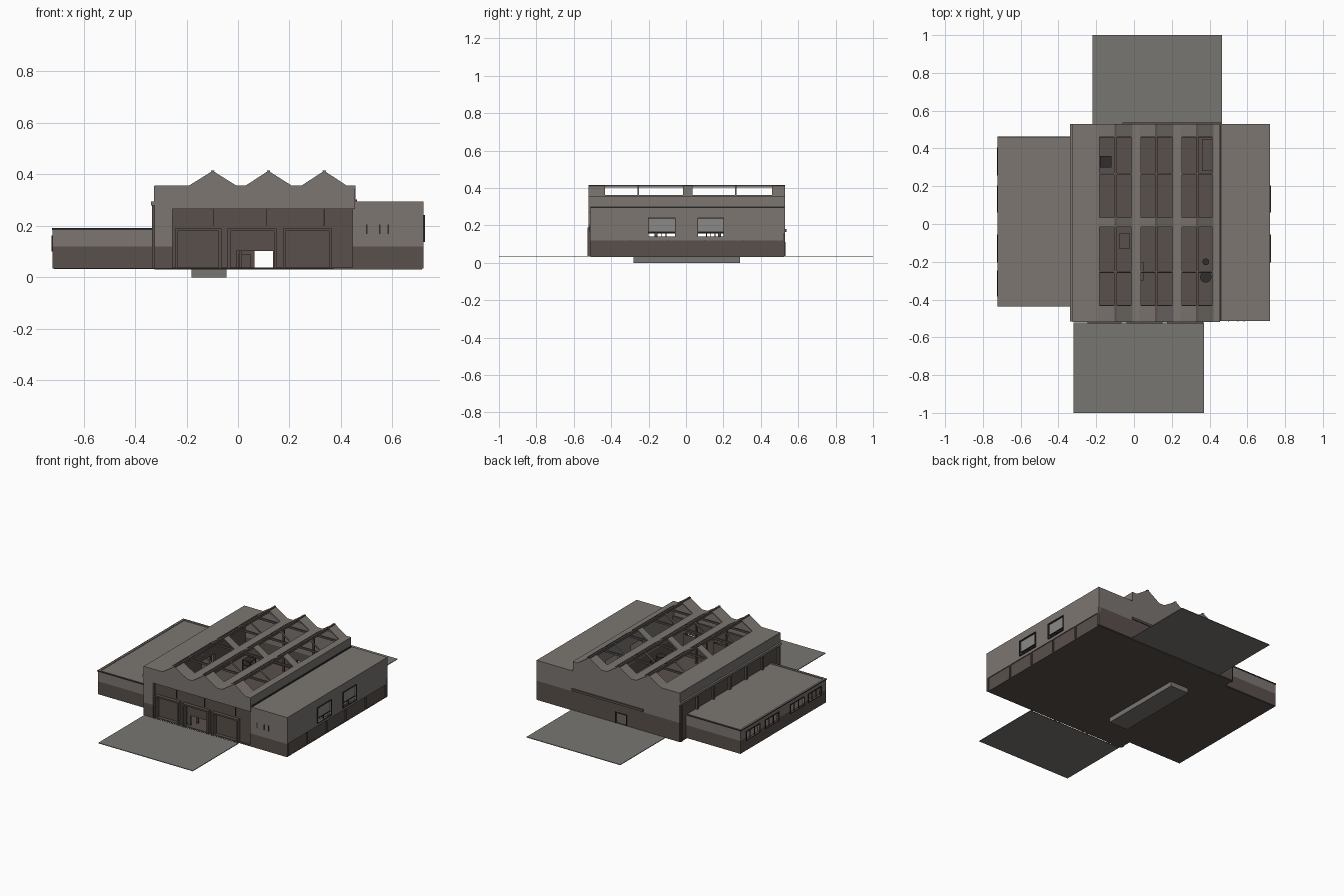
import bpy, bmesh, math
from mathutils import Matrix, Vector

if "Cube" in bpy.data.objects:
    bpy.data.objects.remove(bpy.data.objects["Cube"])


def material(name, rgb):
    m = bpy.data.materials.new(name)
    m.diffuse_color = (*rgb, 1)
    m.use_nodes = True
    m.node_tree.nodes["Principled BSDF"].inputs["Base Color"].default_value = m.diffuse_color
    return m


BEIGE = material("warm grey cladding", (0.20, 0.18, 0.165))
BROWN = material("brown brick", (0.10, 0.08, 0.072))
PAVING = material("grey paving", (0.19, 0.18, 0.165))
DARK = material("dark metal", (0.03, 0.027, 0.026))
PALE = material("pale blind", (0.26, 0.25, 0.24))


def finish(name, bm, *mats):
    bmesh.ops.recalc_face_normals(bm, faces=bm.faces)
    me = bpy.data.meshes.new(name)
    bm.to_mesh(me)
    bm.free()
    for m in mats:
        me.materials.append(m)
    ob = bpy.data.objects.new(name, me)
    bpy.context.collection.objects.link(ob)
    return ob


def add_box(bm, x0, x1, y0, y1, z0, z1):
    mat = Matrix.Translation(((x0 + x1) / 2, (y0 + y1) / 2, (z0 + z1) / 2))
    bmesh.ops.create_cube(bm, size=1, matrix=mat @ Matrix.Diagonal((x1 - x0, y1 - y0, z1 - z0, 1)))


def boxes(name, mat, *dims):
    bm = bmesh.new()
    for d in dims:
        add_box(bm, *d)
    return finish(name, bm, mat)


def add_prism(bm, profile, y0, y1):
    """Extrude an xz profile along y."""
    f = bm.faces.new([bm.verts.new((x, y0, z)) for x, z in profile])
    r = bmesh.ops.extrude_face_region(bm, geom=[f])
    vs = [g for g in r["geom"] if isinstance(g, bmesh.types.BMVert)]
    bmesh.ops.translate(bm, vec=Vector((0, y1 - y0, 0)), verts=vs)


def wall(name, axis, pos, u0, u1, z0, z1, holes=(), split=0.0, th=0.012):
    """Upright panel with rectangular openings, brown below the split height."""
    us = sorted({u0, u1} | {u for h in holes for u in h[:2]})
    zs = sorted({z0, z1} | {z for h in holes for z in h[2:]} | ({split} if z0 < split < z1 else set()))
    bm = bmesh.new()
    grid = {}

    def vert(u, z):
        if (u, z) not in grid:
            grid[u, z] = bm.verts.new((pos, u, z) if axis == "x" else (u, pos, z))
        return grid[u, z]

    for a, b in zip(us, us[1:]):
        for c, d in zip(zs, zs[1:]):
            um, zm = (a + b) / 2, (c + d) / 2
            if any(h[0] < um < h[1] and h[2] < zm < h[3] for h in holes):
                continue
            f = bm.faces.new([vert(a, c), vert(b, c), vert(b, d), vert(a, d)])
            f.material_index = 1 if zm < split else 0
    ob = finish(name, bm, BEIGE, BROWN)
    sol = ob.modifiers.new("thickness", "SOLIDIFY")
    sol.thickness, sol.offset = th, 0
    return ob


def frame(name, mat, axis, p0, p1, u0, u1, z0, z1, w=0.008, sill=True):
    """Rectangular surround standing around an opening."""
    parts = [(u0 - w, u0, z0, z1 + w), (u1, u1 + w, z0, z1 + w), (u0, u1, z1, z1 + w)]
    if sill:
        parts.append((u0 - w, u1 + w, z0 - w, z0))
    dims = [(p0, p1, a, b, c, d) if axis == "x" else (a, b, p0, p1, c, d) for a, b, c, d in parts]
    return boxes(name, mat, *dims)


G = 0.035  # ground level

# Ground: yards, floors and the inspection pit below
boxes("front_yard", PAVING, (-0.32, 0.37, -1.0, -0.522, 0.033, 0.037))
boxes("back_yard", PAVING, (-0.22, 0.465, 0.53, 1.0, 0.033, 0.037))
boxes("hall_floor", BROWN, (-0.325, 0.715, -0.51, 0.525, 0.031, 0.039))
boxes("left_annex_floor", BROWN, (-0.715, -0.325, -0.428, 0.455, 0.033, 0.039))
boxes("inspection_pit", PAVING, (-0.18, -0.045, -0.28, 0.29, 0.0, 0.032))

# Main hall front: fascia and pier around a recessed brown wall with three doors
wall("front_fascia", "y", -0.514, -0.325, 0.455, G, 0.355, [(-0.255, 0.455, G, 0.265)], 0.12)
doors = [(-0.235, -0.075), (-0.03, 0.14), (0.185, 0.355)]
wall("front_recessed_wall", "y", -0.497, -0.255, 0.455, G, 0.27,
     [(a, b, G, 0.18) for a, b in doors], 0.3)
for i, (a, b) in enumerate(doors):
    holes = [(-0.005, 0.135, G, 0.103)] if i == 1 else []
    wall(f"front_door_{i}", "y", -0.483, a, b, G, 0.18, holes, 0.3, 0.006)
    frame(f"front_door_frame_{i}", BROWN, "y", -0.526, -0.49, a, b, G, 0.18, 0.01, False)
boxes("front_wall_joints", DARK, *[(x - 0.002, x + 0.002, -0.507, -0.502, 0.2, 0.265) for x in (-0.095, 0.11, 0.335)])

# Main hall back, sides
wall("hall_back_wall", "y", 0.524, -0.325, 0.455, G, 0.355, [(0.065, 0.14, G, 0.105)], 0.16)
boxes("back_canopy", BROWN, (-0.06, 0.46, 0.528, 0.538, 0.165, 0.18))
frame("back_door_frame", DARK, "y", 0.526, 0.533, 0.065, 0.14, G, 0.105, 0.005, False)
win = [(-0.2, -0.06), (0.065, 0.2)]
wall("hall_left_wall", "x", -0.315, -0.51, 0.525, G, 0.29, [(a, b, 0.1, 0.17) for a, b in win], 0.275)
wall("hall_left_upper_wall", "x", -0.32, -0.515, 0.53, 0.285, 0.355)
wall("hall_right_wall", "x", 0.45, -0.51, 0.525, G, 0.355, [(a, b, 0.13, 0.24) for a, b in win], 0.12)
boxes("left_ledge", BEIGE, (-0.338, -0.314, -0.515, 0.53, 0.28, 0.295))
boxes("left_wall_columns", BROWN,
      *[(-0.334, -0.32, y - 0.008, y + 0.008, G, 0.28) for y in (-0.5, -0.33, -0.16, 0.01, 0.18, 0.35, 0.515)])
boxes("right_flashing", DARK, (0.455, 0.462, -0.51, 0.525, 0.295, 0.302))

# Main hall roof: flat gutters and three open-paned ridge skylights
Y0, Y1 = -0.52, 0.53
ridges = [(-0.19, -0.098, -0.007), (0.03, 0.118, 0.208), (0.247, 0.335, 0.422)]
edges = [-0.325] + [x for r in ridges for x in (r[0], r[2])] + [0.456]
boxes("roof_gutters", BEIGE, *[(edges[i], edges[i + 1], Y0, Y1, 0.345, 0.357) for i in range(0, 8, 2)])
boxes("roof_end_strips", BEIGE, (-0.325, 0.456, Y0, -0.508, 0.345, 0.357), (-0.325, 0.456, 0.518, Y1, 0.345, 0.357))
bars = [(Y0, -0.432), (-0.258, -0.25), (-0.016, 0.034), (0.262, 0.27), (0.46, Y1)]
ZE, ZR, T = 0.357, 0.414, 0.008
for i, (xl, xm, xr) in enumerate(ridges):
    bm = bmesh.new()
    for xe in (xl, xr):
        def slope(t0, t1, y0, y1):
            p = [(xe + (xm - xe) * t, ZE + (ZR - ZE) * t) for t in (t0, t1)]
            add_prism(bm, p + [(p[1][0], p[1][1] - T), (p[0][0], p[0][1] - T)], y0, y1)
        slope(0, 0.09, Y0, Y1)
        slope(0.92, 1, Y0, Y1)
        for y0, y1 in bars:
            slope(0.09, 0.92, y0, y1)
    finish(f"skylight_frame_{i}", bm, BEIGE)
    bm = bmesh.new()
    for y0 in (Y0, Y1 - 0.01):
        add_prism(bm, [(xl, 0.35), (xr, 0.35), (xm, ZR - 0.002)], y0, y0 + 0.01)
    finish(f"skylight_gable_{i}", bm, BEIGE)
    boxes(f"skylight_ridge_cap_{i}", BROWN, (xm - 0.006, xm + 0.006, Y0, Y1, 0.411, 0.416))

# Roof trusses: bottom ties across the hall
boxes("roof_ties", BROWN, *[(-0.315, 0.445, y - 0.005, y + 0.005, 0.335, 0.347) for y in (-0.435, -0.254, 0.01, 0.266, 0.463)])
boxes("hall_columns", BROWN, *[(x - 0.006, x + 0.006, y - 0.006, y + 0.006, G, 0.345)
                               for x in (0.01, 0.228) for y in (-0.435, 0.463)])

# Right annex: cladding over an inset brown plinth
wall("right_annex_side", "x", 0.714, -0.514, 0.53, 0.12, 0.295, [(a, b, 0.142, 0.238) for a, b in win])
wall("right_annex_plinth", "x", 0.708, -0.508, 0.524, G, 0.122, split=0.3)
wall("right_annex_front", "y", -0.508, 0.455, 0.72, G, 0.295, split=0.12)
wall("right_annex_back", "y", 0.524, 0.455, 0.72, G, 0.295, split=0.16)
boxes("right_annex_roof", BEIGE, (0.45, 0.72, -0.514, 0.53, 0.284, 0.295))
boxes("front_vent_slots", DARK, *[(x - 0.003, x + 0.003, -0.517, -0.512, 0.168, 0.205) for x in (0.5, 0.55, 0.583)])
boxes("right_downpipes", BROWN, *[(0.712, 0.72, y - 0.004, y + 0.004, G, 0.122) for y in (-0.505, -0.3, -0.1, 0.1, 0.31, 0.52)])
for i, (a, b) in enumerate(win):
    frame(f"right_window_frame_{i}", DARK, "x", 0.706, 0.726, a, b, 0.142, 0.238, 0.004)
    boxes(f"right_window_blind_{i}", PALE, (0.711, 0.715, a, b, 0.168, 0.238))
    boxes(f"right_window_bars_{i}", DARK, (0.709, 0.718, a, b, 0.163, 0.168),
          (0.709, 0.718, (a + b) / 2 - 0.002, (a + b) / 2 + 0.002, 0.142, 0.168))

# Left annex: low flat-roofed wing with a window band
LW = [(-0.38, -0.25), (-0.2, -0.06), (0.065, 0.2), (0.26, 0.4)]
wall("left_annex_side", "x", -0.714, -0.434, 0.46, G, 0.19, [(a, b, 0.105, 0.158) for a, b in LW], 0.12)
for i, (a, b) in enumerate(LW):
    frame(f"left_window_frame_{i}", DARK, "x", -0.724, -0.706, a, b, 0.105, 0.158, 0.004)
    boxes(f"left_window_bars_{i}", DARK, *[(-0.717, -0.711, a + (b - a) * t - 0.002, a + (b - a) * t + 0.002, 0.105, 0.158)
                                           for t in (1 / 3, 2 / 3)])
wall("left_annex_front", "y", -0.428, -0.72, -0.32, G, 0.19, split=0.12)
wall("left_annex_back", "y", 0.454, -0.72, -0.32, G, 0.19, split=0.12)
boxes("left_annex_roof", BEIGE, (-0.715, -0.32, -0.43, 0.456, 0.176, 0.186))
boxes("left_roof_trim", DARK, (-0.722, -0.33, -0.436, -0.433, 0.184, 0.191), (-0.722, -0.33, 0.459, 0.462, 0.184, 0.191),
      (-0.723, -0.72, -0.436, 0.462, 0.184, 0.191))

# Workshop contents seen through the skylights and the open door
boxes("storage_racks", DARK, *[(-0.18, -0.12, 0.3, 0.36, z, z + 0.006) for z in (0.06, 0.09, 0.12)],
      *[(x, x + 0.005, y, y + 0.005, G, 0.126) for x in (-0.18, -0.125) for y in (0.3, 0.355)])
boxes("workbenches", BROWN, (-0.08, -0.02, -0.13, -0.05, 0.07, 0.08), (0.0, 0.05, -0.3, -0.2, G, 0.09),
      (0.36, 0.43, 0.28, 0.45, G, 0.1))
bm = bmesh.new()
for y, r in ((-0.28, 0.03), (-0.2, 0.018)):
    bmesh.ops.create_cone(bm, cap_ends=True, segments=20, radius1=r, radius2=r, depth=0.07,
                          matrix=Matrix.Translation((0.38, y, 0.073)))
finish("storage_drums", bm, DARK)
